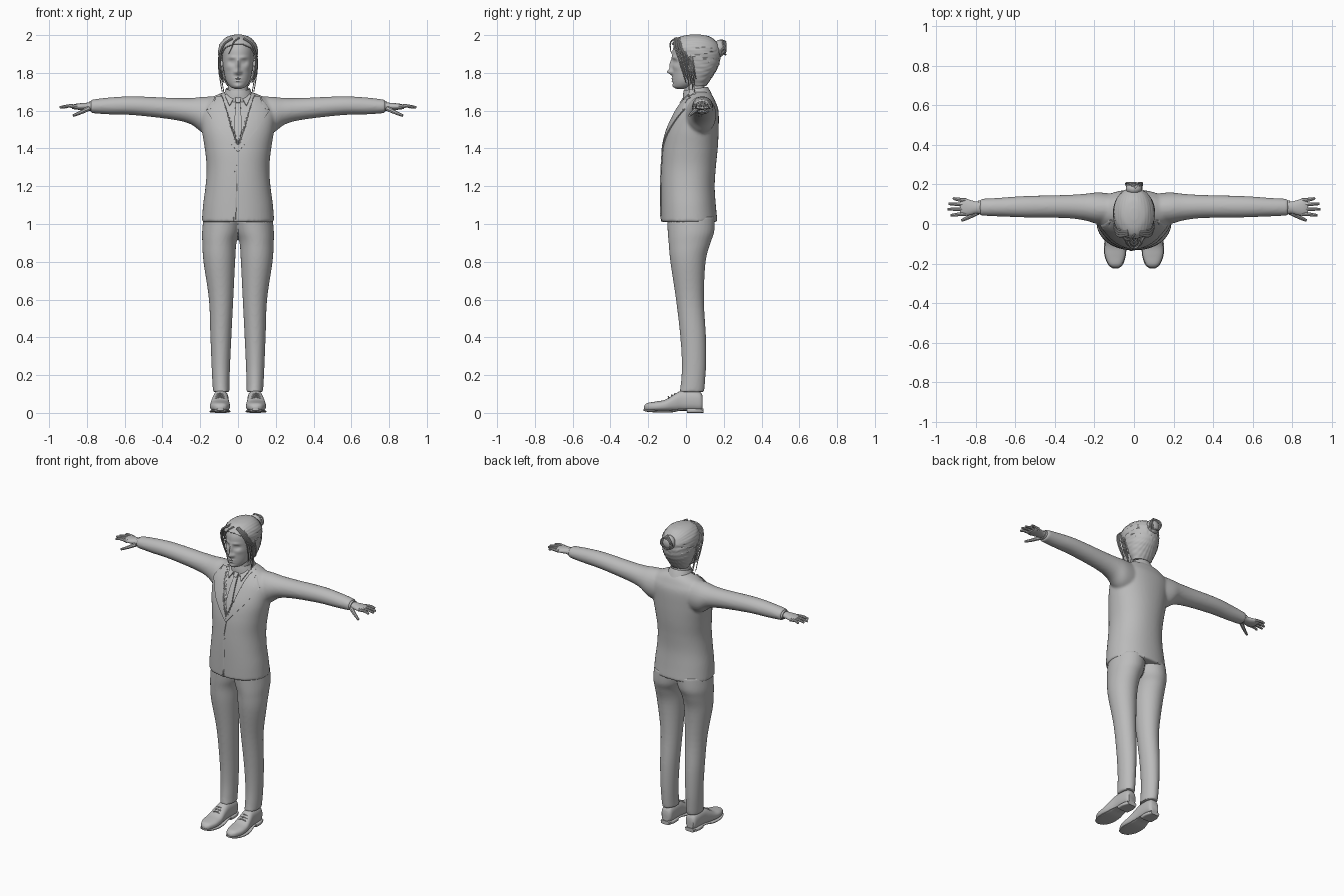
import bpy, bmesh, math, random
from mathutils import Vector
from mathutils.bvhtree import BVHTree

random.seed(4)
if "Cube" in bpy.data.objects:
    bpy.data.objects.remove(bpy.data.objects["Cube"])

grey = bpy.data.materials.new("plain grey")
grey.use_nodes = True
grey.diffuse_color = (0.5, 0.5, 0.5, 1)
grey.node_tree.nodes["Principled BSDF"].inputs["Base Color"].default_value = (0.5, 0.5, 0.5, 1)
parts = []


def add(name, bm, mirror=False, remesh=0, thick=0):
    """Turn a bmesh into an object with its modifiers applied."""
    bmesh.ops.recalc_face_normals(bm, faces=bm.faces)
    mesh = bpy.data.meshes.new(name)
    bm.to_mesh(mesh)
    bm.free()
    obj = bpy.data.objects.new(name, mesh)
    bpy.context.collection.objects.link(obj)
    if thick:
        mod = obj.modifiers.new("thickness", 'SOLIDIFY')
        mod.thickness, mod.offset = thick, 0
    if mirror:
        obj.modifiers.new("mirror", 'MIRROR').use_mirror_merge = False
    if remesh:
        obj.modifiers.new("blend", 'REMESH').voxel_size = remesh
        mod = obj.modifiers.new("soften", 'SMOOTH')
        mod.factor, mod.iterations = 0.5, 6
    return finish(obj)


def finish(obj):
    deps = bpy.context.evaluated_depsgraph_get()
    mesh = bpy.data.meshes.new_from_object(obj.evaluated_get(deps))
    name = obj.name
    bpy.data.objects.remove(obj)
    obj = bpy.data.objects.new(name, mesh)
    bpy.context.collection.objects.link(obj)
    mesh.materials.clear()
    mesh.materials.append(grey)
    parts.append(obj)
    return obj


def smooth(rows, steps):
    """Catmull-Rom through rows of numbers."""
    rows = [Vector(r) for r in rows]
    out = []
    for i in range(len(rows) - 1):
        a, b, c, d = rows[max(i - 1, 0)], rows[i], rows[i + 1], rows[min(i + 2, len(rows) - 1)]
        for k in range(steps):
            t = k / steps
            out.append(b + (c - a) * (t / 2) + (a * 2 - b * 5 + c * 4 - d) * (t * t / 2)
                       + (b * 3 - a - c * 3 + d) * (t ** 3 / 2))
    return out + [rows[-1]]


def loft(bm, axis, rows, sides=32, steps=5, power=1.0, caps=True, tweak=None):
    """Rounded rings along an axis; a row is position, low, high, low, high."""
    rings = []
    for t, a0, a1, b0, b1 in smooth(rows, steps):
        ring = []
        for i in range(sides):
            c, s = math.cos(math.tau * i / sides), math.sin(math.tau * i / sides)
            a = (a0 + a1) / 2 + (a1 - a0) / 2 * math.copysign(abs(c) ** power, c)
            b = (b0 + b1) / 2 + (b1 - b0) / 2 * math.copysign(abs(s) ** power, s)
            co = {'x': (t, a, b), 'y': (a, t, b), 'z': (a, b, t)}[axis]
            ring.append(bm.verts.new(tweak(*co) if tweak else co))
        rings.append(ring)
    for r, q in zip(rings, rings[1:]):
        for i in range(sides):
            j = (i + 1) % sides
            bm.faces.new((r[i], r[j], q[j], q[i]))
    if caps:
        bm.faces.new(rings[0])
        bm.faces.new(rings[-1])
    return bm


def even(rows):
    return [(z, -w, w, f, b) for z, w, f, b in rows]


def tube(name, points, radius, tip=0.3, mirror=False):
    """Tapered round strand; thickness fades to tip."""
    curve = bpy.data.curves.new(name, 'CURVE')
    curve.dimensions, curve.bevel_depth, curve.bevel_resolution = '3D', radius, 2
    curve.use_fill_caps = True
    path = smooth(points, 5)
    for side in ((1, -1) if mirror else (1,)):
        line = curve.splines.new('POLY')
        line.points.add(len(path) - 1)
        for i, (p, co) in enumerate(zip(line.points, path)):
            p.co = (co.x * side, co.y, co.z, 1)
            p.radius = 1 + (tip - 1) * i / (len(path) - 1)
    obj = bpy.data.objects.new(name, curve)
    bpy.context.collection.objects.link(obj)
    return finish(obj)


def surface(obj):
    bm = bmesh.new()
    bm.from_mesh(obj.data)
    return BVHTree.FromBMesh(bm)


def drape(name, outline, tree, lift=0.003, thick=0.008, mirror=False):
    """Flat outline in x and z laid on the front of a surface."""
    bm = bmesh.new()
    face = bm.faces.new([bm.verts.new((x, 0, z)) for x, z in outline])
    bmesh.ops.triangulate(bm, faces=[face])
    bmesh.ops.subdivide_edges(bm, edges=bm.edges[:], cuts=9, use_grid_fill=True)
    for v in bm.verts:
        hit = tree.ray_cast(Vector((v.co.x, -1, v.co.z)), Vector((0, 1, 0)))[0]
        hit = hit or tree.find_nearest(v.co)[0]
        v.co.y = hit.y - lift
    return add(name, bm, mirror, thick=thick)


# Jacket: torso and sleeves blended together
bm = loft(bmesh.new(), 'z', even([
    (1.01, .192, -.132, .167), (1.1, .185, -.133, .158), (1.2, .172, -.133, .152),
    (1.3, .166, -.13, .158), (1.4, .176, -.122, .168), (1.5, .192, -.1, .173),
    (1.6, .2, -.055, .172), (1.65, .17, -.022, .155), (1.68, .12, 0, .14), (1.7, .07, .01, .12)]), 48, power=.92)
sleeve = [(.08, 0, .15, 1.47, 1.675), (.18, 0, .16, 1.48, 1.674), (.25, .018, .153, 1.528, 1.667),
          (.35, .03, .147, 1.553, 1.668), (.55, .033, .142, 1.576, 1.676),
          (.68, .038, .133, 1.58, 1.67), (.78, .042, .127, 1.587, 1.658)]
loft(bm, 'x', sleeve)
loft(bm, 'x', [(-x, *rest) for x, *rest in sleeve])
jacket = add("jacket", bm, remesh=.008)

# Lapels and front edge, then the opening behind them is pressed in
tree = surface(jacket)
drape("lapel", [(.085, 1.675), (.06, 1.6), (.035, 1.5), (0, 1.41), (0, 1.38), (.1, 1.5), (.168, 1.605),
                (.13, 1.61), (.14, 1.64), (.12, 1.67)], tree, mirror=True)
edge = [(0, 1.39), (-.012, 1.3), (-.018, 1.2), (-.018, 1.013)]
drape("jacket_front_edge", [(x - .004, z) for x, z in edge] + [(x + .004, z) for x, z in edge[::-1]], tree, .001)
for v in jacket.data.vertices:
    if v.co.y < .05 and v.co.z > 1.41 and abs(v.co.x) < (v.co.z - 1.41) * .33:
        v.co.y += .012
tree = surface(jacket)
drape("tie", [(-.012, 1.65), (.012, 1.65), (.022, 1.5), (0, 1.42), (-.022, 1.5)], tree, .005)
drape("tie_knot", [(-.018, 1.685), (.018, 1.685), (.011, 1.64), (-.011, 1.64)], tree, .011, .014)
drape("shirt_collar_point", [(.01, 1.685), (.045, 1.625), (.07, 1.68), (.05, 1.69)], tree, .008, mirror=True)
add("collar_band", loft(bmesh.new(), 'z', even([
    (1.655, .09, -.012, .14), (1.69, .07, -.012, .125), (1.715, .06, -.008, .112)]),
    caps=False, tweak=lambda x, y, z: (x, y, z + (y - .05) * .15)), thick=.008)

# Trousers
bm = bmesh.new()
for s in (1, -1):
    leg = [(.11, .045, .132, -.035, .096), (.15, .045, .135, -.028, .1), (.25, .042, .14, -.022, .106),
           (.4, .035, .146, -.03, .106), (.6, .025, .154, -.053, .095), (.8, .015, .183, -.083, .104),
           (.9, .008, .189, -.092, .13), (.96, -.012, .19, -.097, .15), (1.04, -.025, .182, -.1, .152)]
    loft(bm, 'z', [(z, *sorted((a * s, b * s)), f, k) for z, a, b, f, k in leg])
add("trousers", bm, remesh=.007)

# Shoes with soles, heels and laces
add("shoe", loft(bmesh.new(), 'y', [
    (-.222, .08, .105, .018, .036), (-.205, .06, .128, .01, .052), (-.16, .044, .147, .008, .06),
    (-.11, .043, .148, .008, .07), (-.06, .048, .14, .008, .1), (-.02, .05, .133, .01, .118),
    (.04, .05, .13, .01, .118), (.075, .053, .125, .01, .11), (.088, .065, .115, .02, .09)], power=.8), True)
add("sole", loft(bmesh.new(), 'y', [
    (-.226, .082, .106, .012, .022), (-.205, .056, .132, .006, .018), (-.15, .04, .151, .002, .014),
    (-.08, .042, .149, .002, .014), (-.02, .05, .135, .012, .022), (.088, .055, .125, .012, .022)], power=.6), True)
add("heel", loft(bmesh.new(), 'y', [
    (.005, .05, .132, 0, .024), (.05, .048, .134, 0, .024), (.092, .06, .12, 0, .024)], power=.45), True)
for y, z in ((-.055, .1), (-.072, .092), (-.089, .083)):
    tube("shoelace", [(.07, y, z - .008), (.095, y - .004, z + .002), (.12, y, z - .008)], .004, 1, True)

# Hands
add("palm", loft(bmesh.new(), 'x', [
    (.76, .055, .113, 1.602, 1.645), (.8, .053, .114, 1.604, 1.642), (.83, .045, .122, 1.604, 1.64),
    (.86, .043, .13, 1.606, 1.636), (.88, .05, .125, 1.61, 1.63)], 24), True)
for name, y, spread, end in (("index_finger", .052, -.008, .928), ("middle_finger", .075, 0, .944),
                             ("ring_finger", .098, .004, .938), ("little_finger", .12, .01, .915)):
    tube(name, [(.85, y, 1.621), (.895, y + spread / 2, 1.625), (end, y + spread, 1.617)], .0115, .55, True)
tube("thumb", [(.79, .06, 1.612), (.83, .038, 1.592), (.872, .018, 1.574)], .014, .5, True)
add("shirt_cuff", loft(bmesh.new(), 'x', [(.76, .048, .121, 1.594, 1.652), (.79, .05, .119, 1.598, 1.649)], 24), True)

# Head: bumps shape the nose, brow, eyes, lips and chin
BUMPS = [(0, 1.805, .011, .014, .026), (0, 1.84, .009, .03, .015), (.015, 1.803, .008, .009, .009),
         (.033, 1.858, .017, .013, -.013), (.031, 1.858, .011, .008, .005), (.03, 1.882, .022, .008, .005),
         (0, 1.769, .019, .005, .007), (0, 1.757, .017, .005, .007), (0, 1.763, .024, .002, -.005),
         (0, 1.73, .02, .012, .006), (.05, 1.83, .018, .015, .004)]


def face_shape(x, y, z):
    if y < .02:
        y -= sum(h * math.exp(-((abs(x) - cx) / sx) ** 2 - ((z - cz) / sz) ** 2) for cx, cz, sx, sz, h in BUMPS)
    return x, y, z


add("head", loft(bmesh.new(), 'z', even([
    (1.716, .018, -.05, -.01), (1.728, .042, -.064, .04), (1.76, .064, -.07, .09), (1.82, .077, -.072, .125),
    (1.88, .083, -.073, .15), (1.93, .083, -.068, .155), (1.97, .062, -.045, .135), (1.985, .03, 0, .1)]),
    96, 10, tweak=face_shape))
add("neck", loft(bmesh.new(), 'z', even([(1.62, .06, 0, .115), (1.7, .053, -.008, .1), (1.78, .055, 0, .1)])))
bm = bmesh.new()
bmesh.ops.create_uvsphere(bm, u_segments=16, v_segments=10, radius=.03)
for v in bm.verts:
    v.co = Vector((.085 + v.co.x * .35, .03 + v.co.y * .65, 1.835 + v.co.z * 1.1))
add("ear", bm, True)


# Hair: grooved cap swept back from the hairline
def groove(x, y, z):
    wave = 1 + .014 * math.sin(38 * math.atan2(x, z - 1.9)) + .008 * math.sin(z * 180 + y * 50)
    return x * wave, .05 + (y - .05) * wave, z


bm = loft(bmesh.new(), 'z', even([
    (1.735, .055, .03, .105), (1.78, .078, 0, .135), (1.83, .093, -.03, .165), (1.88, .1, -.06, .178),
    (1.93, .1, -.076, .178), (1.965, .083, -.062, .155), (1.988, .055, -.03, .125), (1.998, .02, .02, .08)]),
    96, 7, tweak=groove)
bare = [f for f in bm.faces if f.calc_center_median().y < .045 - max(0, f.calc_center_median().z - 1.83) ** 1.4 * 2.2]
bmesh.ops.delete(bm, geom=bare, context='FACES')
add("hair", bm, thick=.008)

# Bun with wound and loose strands
bm = bmesh.new()
bmesh.ops.create_uvsphere(bm, u_segments=32, v_segments=16, radius=.038)
for v in bm.verts:
    v.co = Vector((v.co.x * 1.1, .178 + v.co.y * .85, 1.93 + v.co.z * 1.2))
add("hair_bun", bm)
for k in range(10):
    a, r = random.uniform(0, math.tau), random.uniform(.03, .043)
    tube("bun_strand", [(r * math.cos(a + t), .18 + .03 * math.sin(t * 1.3), 1.93 + r * math.sin(a + t))
                        for t in (0, .8, 1.6, 2.4)], .007, .3)
for k in range(7):
    d, e = random.uniform(-.012, .008), random.uniform(-.03, .06)
    for s in (1, -1):
        tube("side_strand", [(.03 * s, -.055 + k * .008, 1.982), (.075 * s, -.062 + k * .011, 1.95),
                             ((.097 + d / 2) * s, -.04 + k * .012, 1.88), ((.092 + d) * s, -.012 + k * .01, 1.79),
                             ((.078 + d) * s, .0 + k * .009, 1.72 + e)], .0065, .3)
tube("forehead_strand", [(.005, -.05, 1.985), (-.02, -.08, 1.965), (-.035, -.083, 1.93), (-.05, -.075, 1.9)], .005)

bpy.ops.object.select_all(action='DESELECT')
for obj in parts:
    obj.select_set(True)
bpy.context.view_layer.objects.active = parts[0]
bpy.ops.object.shade_smooth_by_angle(angle=math.radians(40))
